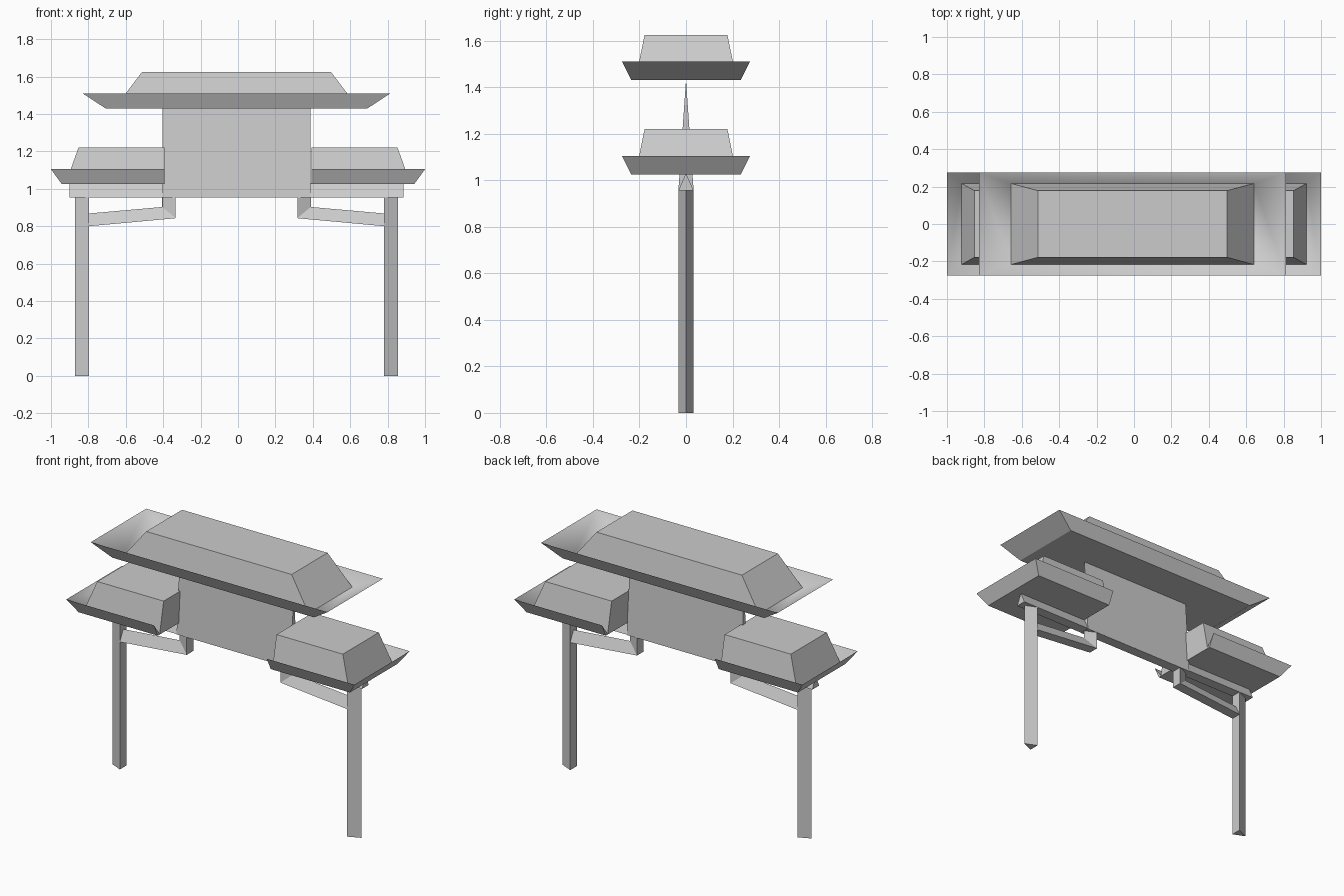
import bpy
import bmesh

if "Cube" in bpy.data.objects:
    bpy.data.objects.remove(bpy.data.objects["Cube"])

GREY = (0.6, 0.6, 0.6, 1)
stone = bpy.data.materials.new("light_grey")
stone.use_nodes = True
stone.diffuse_color = GREY
stone.node_tree.nodes["Principled BSDF"].inputs["Base Color"].default_value = GREY

CX = -0.008   # axis of the posts, panel and top roof
HALF = 0.033  # half depth of the timbers


def finish(name, bm):
    bmesh.ops.recalc_face_normals(bm, faces=bm.faces[:])
    mesh = bpy.data.meshes.new(name)
    bm.to_mesh(mesh)
    bm.free()
    mesh.materials.append(stone)
    obj = bpy.data.objects.new(name, mesh)
    bpy.context.scene.collection.objects.link(obj)
    return obj


def loft(name, sections, smooth_band=None, open_side=False):
    """Join equal-sized sections; an open side is closed by one outline face."""
    bm = bmesh.new()
    rings = [[bm.verts.new(p) for p in s] for s in sections]
    n = len(rings[0])
    for band, (a, b) in enumerate(zip(rings, rings[1:])):
        for i in range(n - open_side):
            j = (i + 1) % n
            face = bm.faces.new((a[i], a[j], b[j], b[i]))
            face.smooth = band == smooth_band
    bm.faces.new(rings[0])
    bm.faces.new(rings[-1])
    if open_side:
        bm.faces.new([r[0] for r in rings] + [r[-1] for r in reversed(rings)])
    return finish(name, bm)


def roof(name, z, inner, ends, centre=0.0, side=1):
    """Dished eave with a hipped cap. Ends: bottom, rim, cap foot, cap top."""
    depths = (0.235, 0.275, 0.217, 0.178)
    heights = (0, 0.08, 0.004, 0.195)
    sections = []
    for x, y, h in zip(ends, depths, heights):
        near = -x if inner is None else inner
        sections.append([(centre + side * px, py, z + h) for px, py in
                         ((near, -y), (x, -y), (x, y), (near, y))])
    loft(name, sections, smooth_band=1, open_side=inner is not None)


def wedge(point, apex):
    """Triangular section: two base corners and an apex, in (x, z)."""
    return [(point[0], -HALF, point[1]), (point[0], HALF, point[1]),
            (apex[0], 0, apex[1])]


# Roofs
roof("top_roof", 1.43, None, (0.70, 0.822, 0.65, 0.505), CX)
for label, s in (("left", 1), ("right", -1)):
    roof(label + "_side_roof", 1.025, 0.392, (0.942, 1.0, 0.922, 0.853), side=s)

    # Three-sided post, pointing outwards
    loft(label + "_post", [wedge((CX + s * 0.789, z), (CX + s * 0.864, z))
                           for z in (0, 0.957)])

    # Cranked brace from the post to the panel
    loft(label + "_brace", [
        wedge((CX + s * 0.792, 0.80), (CX + s * 0.792, 0.868)),
        wedge((CX + s * 0.325, 0.843), (CX + s * 0.397, 0.903)),
        wedge((CX + s * 0.325, 0.957), (CX + s * 0.397, 0.957))])

# Tapered centre panel and the beam under the side roofs
loft("centre_panel", [wedge((CX + x, 0.953), (CX + x, 1.432))
                      for x in (-0.396, 0.396)])
loft("cross_beam", [wedge((CX + x, 0.955), (CX + x, 1.03))
                    for x in (-0.893, 0.893)])
